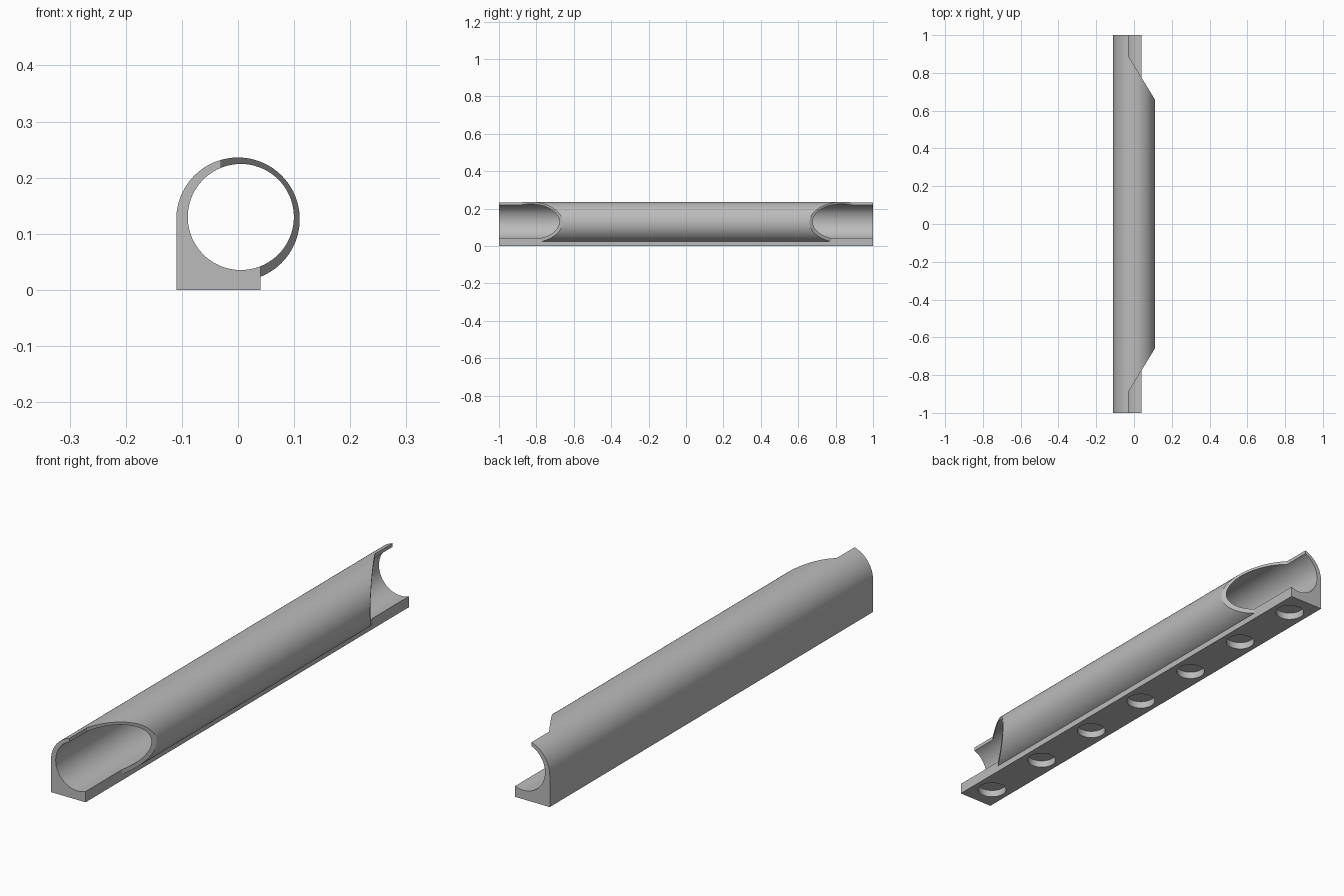
import bpy, bmesh, math
from mathutils import Vector

if "Cube" in bpy.data.objects:
    bpy.data.objects.remove(bpy.data.objects["Cube"])

grey = bpy.data.materials.new("mid grey")
grey.use_nodes = True
grey.diffuse_color = (0.5, 0.5, 0.5, 1)
grey.node_tree.nodes["Principled BSDF"].inputs["Base Color"].default_value = (0.5, 0.5, 0.5, 1)


def prism(name, points, direction):
    """Extrude a closed loop of 3D points along a direction."""
    bm = bmesh.new()
    face = bm.faces.new([bm.verts.new(p) for p in points])
    ext = bmesh.ops.extrude_face_region(bm, geom=[face])
    moved = [g for g in ext["geom"] if isinstance(g, bmesh.types.BMVert)]
    bmesh.ops.translate(bm, verts=moved, vec=Vector(direction))
    bmesh.ops.recalc_face_normals(bm, faces=bm.faces)
    mesh = bpy.data.meshes.new(name)
    bm.to_mesh(mesh)
    bm.free()
    mesh.materials.append(grey)
    obj = bpy.data.objects.new(name, mesh)
    bpy.context.collection.objects.link(obj)
    return obj


def arc(cx, cy, r, start, end, n):
    angles = [start + (end - start) * i / n for i in range(n + 1)]
    return [(cx + r * math.cos(a), cy + r * math.sin(a)) for a in angles]


# Tube body with a square foot along one side
R, CZ, FOOT = 0.11, 0.126, 0.04
outline = arc(0, CZ, R, math.pi, -math.acos(FOOT / R), 96)
outline += [(FOOT, 0), (-R, 0)]
body = prism("tube_holder", [(x, -1, z) for x, z in outline], (0, 2, 0))

# Bore, slightly off centre
circle = arc(0.005, 0.13, 0.0945, 0, math.tau, 128)[:-1]
cutters = [prism("bore_cutter", [(x, -1.1, z) for x, z in circle], (0, 2.2, 0))]


# Slanted openings at both ends: upper wall, then the side beyond the foot
def slant(x):
    return 0.89 - (x + 0.03) * 0.23 / 0.14


for side in (-1, 1):
    for x0, z0 in ((-0.03, CZ), (FOOT, -0.1)):
        plan = [(x0, 1.1), (x0, slant(x0)), (0.15, slant(0.15)), (0.15, 1.1)]
        cutters.append(prism("end_cutter", [(x, side * y, z0) for x, y in plan], (0, 0, 0.4 - z0)))

# Blind round sockets in the underside
for i in range(-3, 4):
    ring = arc(-0.035, i * 0.3, 0.054, 0, math.tau, 48)[:-1]
    cutters.append(prism("socket_cutter", [(x, y, -0.02) for x, y in ring], (0, 0, 0.048)))

# Apply the cuts
bpy.context.view_layer.objects.active = body
for cutter in cutters:
    cutter.hide_render = True
    mod = body.modifiers.new("cut", "BOOLEAN")
    mod.operation, mod.solver, mod.object = "DIFFERENCE", "EXACT", cutter
    bpy.ops.object.modifier_apply(modifier=mod.name)
    bpy.data.objects.remove(cutter)

# Smooth curves, sharp edges
bpy.ops.object.select_all(action="DESELECT")
body.select_set(True)
bpy.ops.object.shade_smooth_by_angle(angle=math.radians(25))
